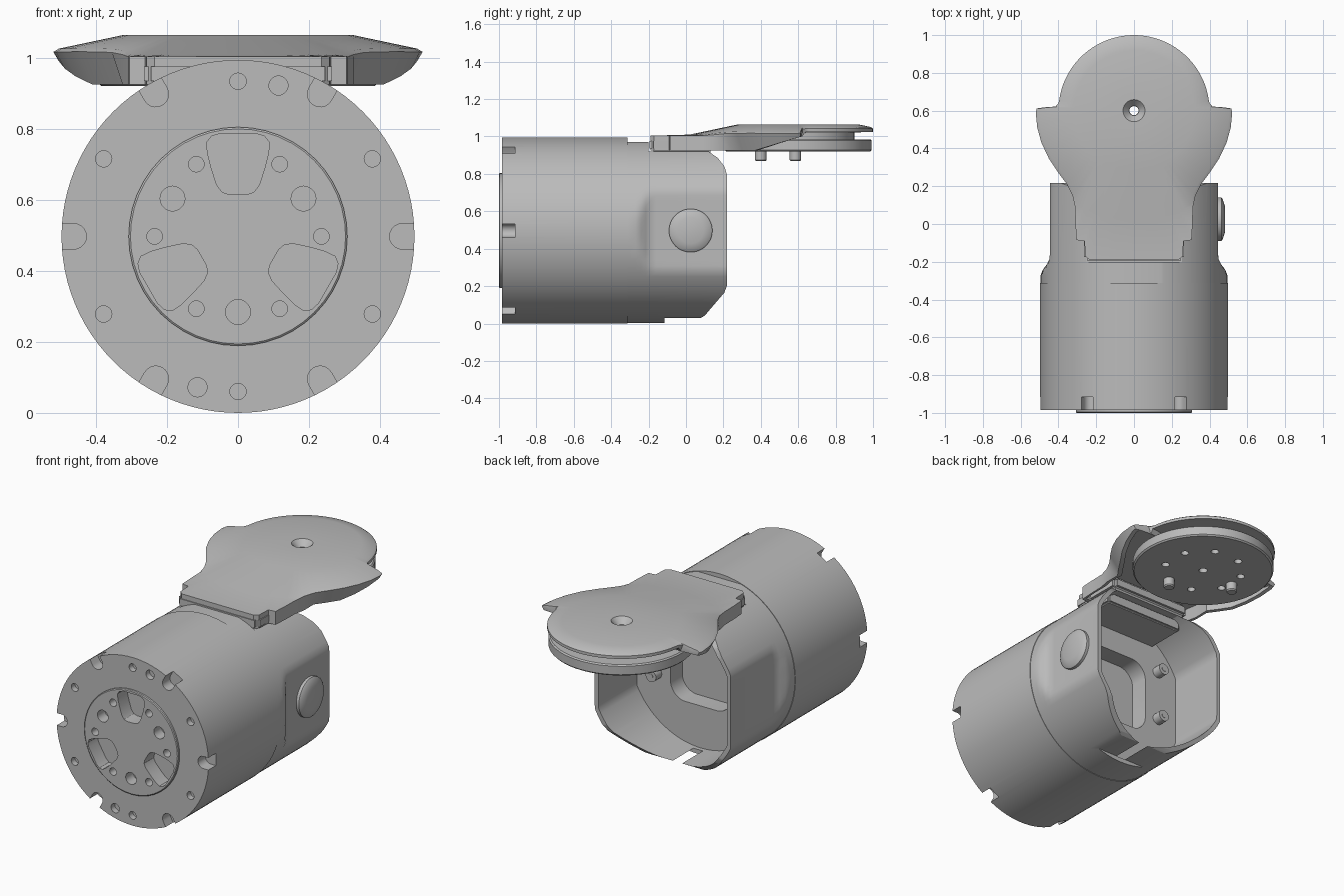
import bpy, bmesh
from math import sin, cos, pi, radians, hypot
from mathutils import Matrix, Vector

if "Cube" in bpy.data.objects:
    bpy.data.objects.remove(bpy.data.objects["Cube"])

grey = bpy.data.materials.new("satin_grey")
grey.use_nodes = True
grey.diffuse_color = (0.5, 0.5, 0.5, 1)
grey.node_tree.nodes["Principled BSDF"].inputs["Base Color"].default_value = grey.diffuse_color

CZ = 0.497          # height of the barrel axis
R = 0.497           # barrel radius
HUB = Vector((0, 0.6, 0))


def finish(name, bm):
    """Turn a bmesh into a named object."""
    bmesh.ops.recalc_face_normals(bm, faces=bm.faces)
    mesh = bpy.data.meshes.new(name)
    bm.to_mesh(mesh)
    bm.free()
    mesh.materials.append(grey)
    obj = bpy.data.objects.new(name, mesh)
    bpy.context.collection.objects.link(obj)
    return obj


def loft(bm, rings, closed=False):
    """Skin a row of rings, capping the ends unless the row closes on itself."""
    loops = [[bm.verts.new(p) for p in ring] for ring in rings]
    n = len(loops[0])
    pairs = list(zip(loops, loops[1:])) + ([(loops[-1], loops[0])] if closed else [])
    for a, b in pairs:
        for i in range(n):
            j = (i + 1) % n
            bm.faces.new((a[i], a[j], b[j], b[i]))
    if not closed:
        bm.faces.new(loops[0])
        bm.faces.new(loops[-1])


def circle(r, n):
    return [(r * cos(2 * pi * i / n), r * sin(2 * pi * i / n)) for i in range(n)]


def bar_y(bm, outline, y0, y1):
    """Extrude an (x, z) outline, measured from the barrel axis, along y."""
    loft(bm, [[(x, y, CZ + z) for x, z in outline] for y in (y0, y1)])


def peg(bm, x, z, r, y0, y1, n=20):
    bar_y(bm, [(x + u, z + v) for u, v in circle(r, n)], y0, y1)


def lathe_z(bm, profile, center, n=64):
    loft(bm, [[(center[0] + u, center[1] + v, z) for u, v in circle(r, n)]
              for r, z in profile])


def box(name, lo, hi, bevel):
    bm = bmesh.new()
    loft(bm, [[(lo[0], lo[1], z), (hi[0], lo[1], z), (hi[0], hi[1], z), (lo[0], hi[1], z)]
              for z in (lo[2], hi[2])])
    bmesh.ops.bevel(bm, geom=bm.edges[:], offset=bevel, segments=3, affect='EDGES')
    return finish(name, bm)


def boolean(obj, cutter, operation='DIFFERENCE'):
    mod = obj.modifiers.new("cut", 'BOOLEAN')
    mod.operation, mod.object, mod.solver = operation, cutter, 'EXACT'
    bpy.context.view_layer.objects.active = obj
    bpy.ops.object.modifier_apply(modifier=mod.name)
    bpy.data.objects.remove(cutter)


def polar(r, degrees):
    return r * cos(radians(degrees)), r * sin(radians(degrees))


def turned(outline, degrees):
    c, s = polar(1, degrees)
    return [(u * c - v * s, u * s + v * c) for u, v in outline]


# Barrel with notched rim and bolt holes
bm = bmesh.new()
bar_y(bm, circle(R, 96), -0.985, -0.312)
barrel = finish("barrel", bm)
bm = bmesh.new()
slot = [(0.6, -0.036), (0.6, 0.036)] + [
    (0.463 + 0.036 * cos(a), 0.036 * sin(a)) for a in [pi / 2 + pi * i / 10 for i in range(11)]]
for k in range(6):
    bar_y(bm, turned(slot, 60 * k), -1.1, -0.915)
    peg(bm, *polar(0.437, 30 + 60 * k), 0.023, -1.1, -0.95)
for s in (1, -1):
    peg(bm, 0.114 * s, 0.425 * s, 0.027, -1.1, -0.95)
boolean(barrel, finish("rim_cutter", bm))

# Output flange with three pockets and its bolt circle; the pockets run into the barrel
half = [(0.29, 0.05), (0.282, 0.075), (0.265, 0.088), (0.235, 0.086),
        (0.195, 0.076), (0.145, 0.06), (0.125, 0.045), (0.118, 0.025)]
pocket = half + [(u, -v) for u, v in reversed(half)]


def flange_cutter():
    bm = bmesh.new()
    for k in range(3):
        bar_y(bm, turned(pocket, 90 + 120 * k), -1.1, -0.91)
        peg(bm, *polar(0.213, 30 + 120 * k), 0.035, -1.1, -0.93)
    for k in range(6):
        peg(bm, *polar(0.235, 60 * k), 0.022, -1.1, -0.95)
    return finish("flange_cutter", bm)


bm = bmesh.new()
loft(bm, [[(u, y, CZ + v) for u, v in circle(r, 48)]
          for r, y in ((0.308, -0.983), (0.308, -0.996), (0.303, -1.0))])
flange = finish("output_flange", bm)
bm = bmesh.new()
bar_y(bm, circle(0.306, 48), -0.99, -0.984)
for part in (flange, barrel):
    boolean(part, flange_cutter())
bm.free()


# Rear housing: round tube with flattened cheeks, trimmed by its side profile
def cheek_ring(r, w, y):
    return [(max(-w, min(w, u)), y, CZ + v) for u, v in circle(r, 96)]


bm = bmesh.new()
widths = ((-0.312, 0.5), (-0.27, 0.495), (-0.24, 0.482), (-0.215, 0.462),
          (-0.19, 0.449), (-0.16, 0.445), (0.3, 0.445))
loft(bm, [cheek_ring(0.494, w, y) for y, w in widths])
housing = finish("rear_housing", bm)
bm = bmesh.new()
loft(bm, [cheek_ring(0.468, 0.42, y) for y in (-0.14, 0.4)])
boolean(housing, finish("cavity_cutter", bm))
bm = bmesh.new()
side = [(-0.32, -0.1), (-0.115, -0.1), (-0.115, 0.03), (0.08, 0.03), (0.1, 0.042),
        (0.205, 0.165), (0.218, 0.2), (0.218, 0.8), (0.205, 0.84), (0.17, 0.885),
        (0.12, 0.92), (-0.2, 0.92), (-0.2, 0.97), (-0.32, 0.97)]
loft(bm, [[(x, y, z) for y, z in side] for x in (-0.7, 0.7)])
boolean(housing, finish("side_trim", bm), 'INTERSECT')

# Cable opening in the inner wall
bm = bmesh.new()
opening = [(sx * 0.1 + u, sz * 0.12 + v) for (u, v), sx, sz in
           [((0.1 * cos(a), 0.1 * sin(a)), 1 if cos(a) > 0 else -1, 1 if sin(a) > 0 else -1)
            for a in [2 * pi * (i + 0.5) / 32 for i in range(32)]]]
bar_y(bm, opening, -0.25, 0.0)
boolean(housing, finish("opening_cutter", bm))

# Socket screws on the inner wall
bm = bmesh.new()
for x in (-0.29, 0.29):
    for z in (-0.1, 0.2):
        peg(bm, x, z, 0.034, -0.145, -0.085)
        peg(bm, x, z, 0.015, -0.09, -0.083, 6)
wall_screws = finish("wall_screws", bm)

# Round cap on the left cheek
bm = bmesh.new()
loft(bm, [[(x, 0.025 + u, CZ + v) for u, v in circle(r, 48)]
          for r, x in ((0.116, 0.44), (0.116, 0.462), (0.107, 0.469), (0.07, 0.481))])
side_cap = finish("side_cap", bm)

# Arm cover: lobed outline around the hub with a conical top and a tapered skirt
right = [(0, -0.19), (0.12, -0.19), (0.235, -0.19), (0.258, -0.17), (0.262, -0.09),
         (0.305, -0.085), (0.31, 0), (0.312, 0.09), (0.325, 0.15), (0.355, 0.21),
         (0.4, 0.27), (0.45, 0.345), (0.49, 0.43), (0.512, 0.51), (0.52, 0.59),
         (0.515, 0.612), (0.47, 0.618), (0.415, 0.622), (0.4, 0.64)]
right += [(0.4 * sin(a), 0.6 + 0.4 * cos(a)) for a in [radians(82 - 4.1 * i) for i in range(20)]]
outline = right + [(0, 1.0)] + [(-x, y) for x, y in reversed(right[1:])]


def top_z(r):
    return 1.065 - 0.055 * max(0, min(1, (r - 0.32) / 0.26))


def skirt_z(y):
    if y > 0.63:
        return 1.025
    return 0.925 + 0.075 * max(0, min(1, (y - 0.35) / 0.27))


def cover_rings():
    rays = [Vector((x, y, 0)) - HUB for x, y in outline]

    def ring(radius, height):
        return [HUB + d.normalized() * radius(d) + Vector((0, 0, height(d))) for d in rays]

    def low(d):
        y = d.y + 0.6
        taper = (top_z(d.length) - skirt_z(y)) if 0.15 < y < 0.63 else 0
        return d.length * (1 - 0.9 * taper)

    foot = lambda d: skirt_z(d.y + 0.6)
    return [ring(lambda d: 0.026, lambda d: 1.03),
            ring(lambda d: 0.058, lambda d: 1.065),
            ring(lambda d: 0.32, lambda d: 1.065),
            ring(lambda d: min(0.58, d.length * 0.97), lambda d: top_z(d.length * 0.97)),
            ring(lambda d: d.length, lambda d: top_z(d.length) - 0.006),
            ring(low, foot),
            ring(lambda d: low(d) - 0.025, foot),
            ring(lambda d: low(d) - 0.03, lambda d: max(foot(d), 1.0)),
            ring(lambda d: 0.026, lambda d: 1.0)]


bm = bmesh.new()
loft(bm, cover_rings(), closed=True)
cover = finish("arm_cover", bm)

# Mounting disc under the cover, with a grooved rim and bolt holes
bm = bmesh.new()
lathe_z(bm, [(0.385, 0.92), (0.393, 0.928), (0.393, 0.978), (0.386, 0.985),
             (0.3, 0.985), (0.3, 1.03)], HUB)
disc = finish("mounting_disc", bm)
bm = bmesh.new()
lathe_z(bm, [(0.024, 0.8), (0.024, 1.1)], HUB, 20)
for k in range(8):
    u, v = polar(0.22, 22.5 + 45 * k)
    lathe_z(bm, [(0.022, 0.8), (0.022, 0.96)], (u, 0.6 + v), 16)
boolean(disc, finish("disc_cutter", bm))

# Locating pins below the disc
bm = bmesh.new()
for x, y in ((0.08, 0.4), (-0.22, 0.585)):
    lathe_z(bm, [(0.026, 0.868), (0.031, 0.875), (0.031, 0.93)], (x, y), 20)
pins = finish("locating_pins", bm)

# Neck block joining the arm to the housing, and the bracket plate inside
neck = box("neck_block", (-0.265, -0.195, 0.915), (0.265, 0.15, 0.995), 0.02)
bracket = box("inner_bracket", (-0.26, -0.18, 0.85), (0.26, 0.09, 0.92), 0.01)

# Smooth shading with crisp edges
bpy.ops.object.select_all(action='DESELECT')
for obj in (barrel, flange, housing, wall_screws, side_cap, cover, disc, pins, neck, bracket):
    obj.select_set(True)
bpy.context.view_layer.objects.active = barrel
bpy.ops.object.shade_smooth_by_angle(angle=radians(30))
